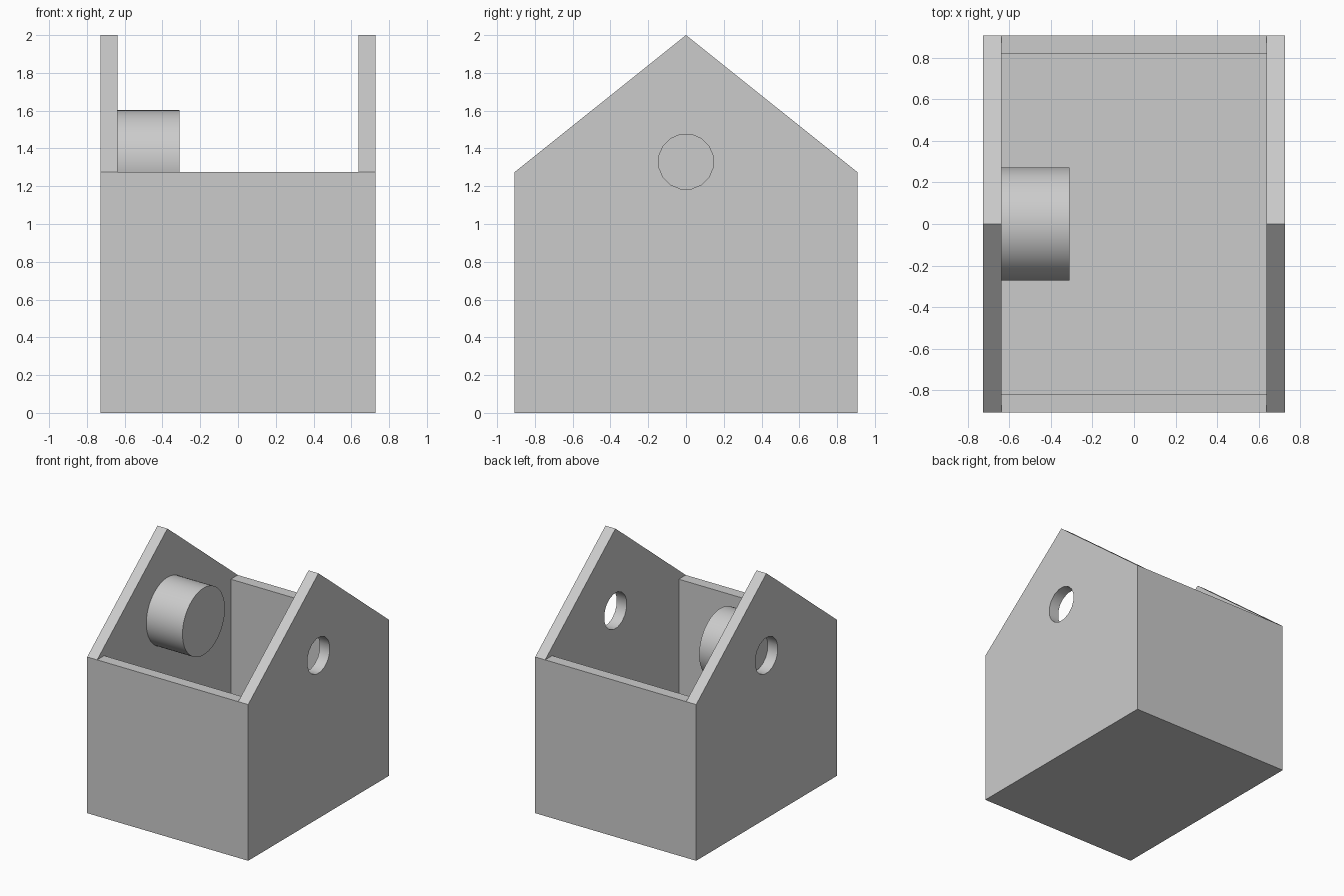
import bpy, bmesh
from math import pi
from mathutils import Matrix

if "Cube" in bpy.data.objects:
    bpy.data.objects.remove(bpy.data.objects["Cube"], do_unlink=True)

HALF_X, HALF_Y = 0.727, 0.907
WALL = 0.09
EAVES, RIDGE = 1.275, 2.0
IN_X, IN_Y = HALF_X - WALL, HALF_Y - WALL
AXLE_Z = 1.33

grey = bpy.data.materials.new("light grey")
grey.use_nodes = True
COLOUR = (0.6, 0.6, 0.6, 1)
grey.diffuse_color = COLOUR
grey.node_tree.nodes["Principled BSDF"].inputs["Base Color"].default_value = COLOUR


def finish(name, bm):
    bmesh.ops.recalc_face_normals(bm, faces=bm.faces[:])
    mesh = bpy.data.meshes.new(name)
    bm.to_mesh(mesh)
    bm.free()
    obj = bpy.data.objects.new(name, mesh)
    bpy.context.collection.objects.link(obj)
    mesh.materials.append(grey)
    return obj


def prism_x(name, profile, x0, x1):
    """Extrude a (y, z) outline along x."""
    bm = bmesh.new()
    face = bm.faces.new([bm.verts.new((x0, y, z)) for y, z in profile])
    new = bmesh.ops.extrude_face_region(bm, geom=[face])["geom"]
    verts = [v for v in new if isinstance(v, bmesh.types.BMVert)]
    bmesh.ops.translate(bm, verts=verts, vec=(x1 - x0, 0, 0))
    return finish(name, bm)


def cylinder_x(name, radius, x0, x1, sides):
    """Cylinder along x at axle height, with flats facing up and sideways."""
    bm = bmesh.new()
    place = (Matrix.Translation(((x0 + x1) / 2, 0, AXLE_Z))
             @ Matrix.Rotation(pi / 2, 4, "Y") @ Matrix.Rotation(pi / sides, 4, "Z"))
    bmesh.ops.create_cone(bm, cap_ends=True, segments=sides, radius1=radius,
                          radius2=radius, depth=x1 - x0, matrix=place)
    return finish(name, bm)


def smooth(obj):
    bpy.ops.object.select_all(action="DESELECT")
    obj.select_set(True)
    bpy.context.view_layer.objects.active = obj
    bpy.ops.object.shade_smooth_by_angle(angle=pi / 6)


def cut(obj, cutter):
    """Subtract a cutter from the object, then discard it."""
    mod = obj.modifiers.new("cut", "BOOLEAN")
    mod.operation, mod.solver, mod.object = "DIFFERENCE", "EXACT", cutter
    bpy.context.view_layer.objects.active = obj
    bpy.ops.object.modifier_apply(modifier=mod.name)
    bpy.data.objects.remove(cutter, do_unlink=True)


# House-shaped box: solid gabled block, then hollowed out
house = prism_x("gabled_box", [(-HALF_Y, 0), (HALF_Y, 0), (HALF_Y, EAVES),
                               (0, RIDGE), (-HALF_Y, EAVES)], -HALF_X, HALF_X)

# Open roof between the gables, and the inner cavity above the floor
for half_y, base in ((1.2, EAVES), (IN_Y, WALL)):
    cut(house, prism_x("cavity_cutter", [(-half_y, base), (half_y, base),
                                         (half_y, 3), (-half_y, 3)], -IN_X, IN_X))

# Round hole through both gables
cut(house, cylinder_x("hole_cutter", 0.147, -1, 1, 16))
smooth(house)

# Solid drum on the inside of the right gable, covering its hole
smooth(cylinder_x("drum", 0.273, -IN_X, -0.31, 64))
